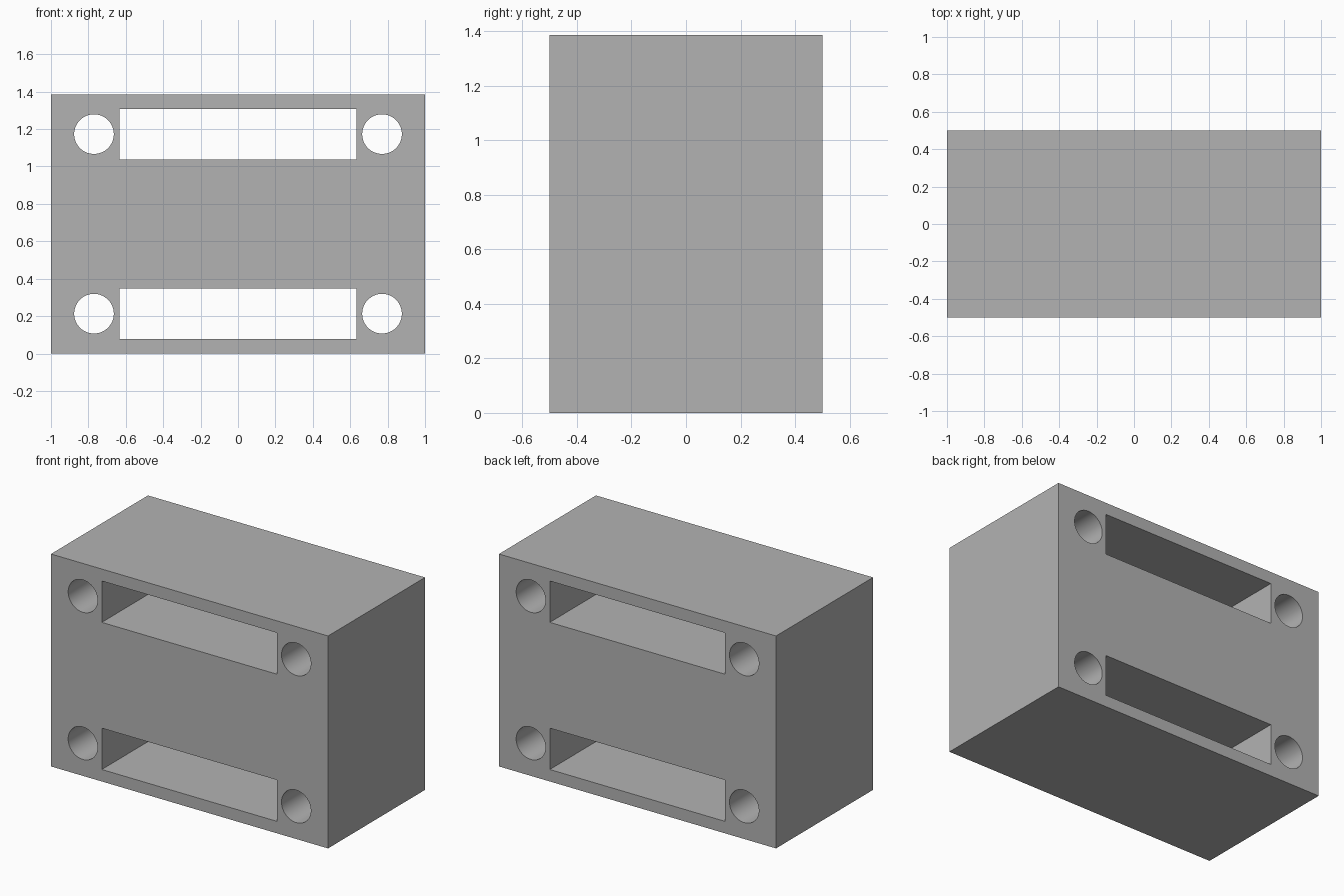
import bpy
from math import pi

cube = bpy.data.objects.get("Cube")
if cube:
    bpy.data.objects.remove(cube, do_unlink=True)

WIDTH, DEPTH, HEIGHT = 2.0, 1.0, 1.386
ROW_OFFSET = 0.48          # opening rows above and below mid height
SLOT_SIZE = (1.266, 0.27)
HOLE_X, HOLE_RADIUS = 0.77, 0.106

grey = bpy.data.materials.new("plain grey")
grey.use_nodes = True
colour = (0.45, 0.45, 0.45, 1)
grey.diffuse_color = colour
grey.node_tree.nodes["Principled BSDF"].inputs["Base Color"].default_value = colour


def box(name, size, location):
    bpy.ops.mesh.primitive_cube_add(size=1, location=location)
    obj = bpy.context.object
    obj.name = name
    obj.scale = size
    bpy.ops.object.transform_apply(location=False, rotation=False, scale=True)
    obj.data.materials.append(grey)
    return obj


def cut(target, cutter):
    """Subtract the cutter from the target, then discard it."""
    cutter.hide_render = True
    mod = target.modifiers.new("opening", 'BOOLEAN')
    mod.operation = 'DIFFERENCE'
    mod.solver = 'EXACT'
    mod.object = cutter
    bpy.context.view_layer.objects.active = target
    bpy.ops.object.modifier_apply(modifier=mod.name)
    bpy.data.objects.remove(cutter, do_unlink=True)


# Solid block
block = box("mounting_block", (WIDTH, DEPTH, HEIGHT), (0, 0, HEIGHT / 2))

# Two rows of through openings: a wide slot flanked by round holes
for row in (-1, 1):
    z = HEIGHT / 2 + row * ROW_OFFSET
    cut(block, box("slot_cutter", (SLOT_SIZE[0], DEPTH * 2, SLOT_SIZE[1]), (0, 0, z)))
    for side in (-1, 1):
        bpy.ops.mesh.primitive_cylinder_add(
            vertices=64, radius=HOLE_RADIUS, depth=DEPTH * 2,
            location=(side * HOLE_X, 0, z), rotation=(pi / 2, 0, 0))
        hole = bpy.context.object
        hole.name = "hole_cutter"
        hole.data.materials.append(grey)
        cut(block, hole)

# Smooth hole walls, crisp block edges
bpy.ops.object.select_all(action='DESELECT')
block.select_set(True)
bpy.context.view_layer.objects.active = block
bpy.ops.object.shade_smooth_by_angle(angle=pi / 6)
